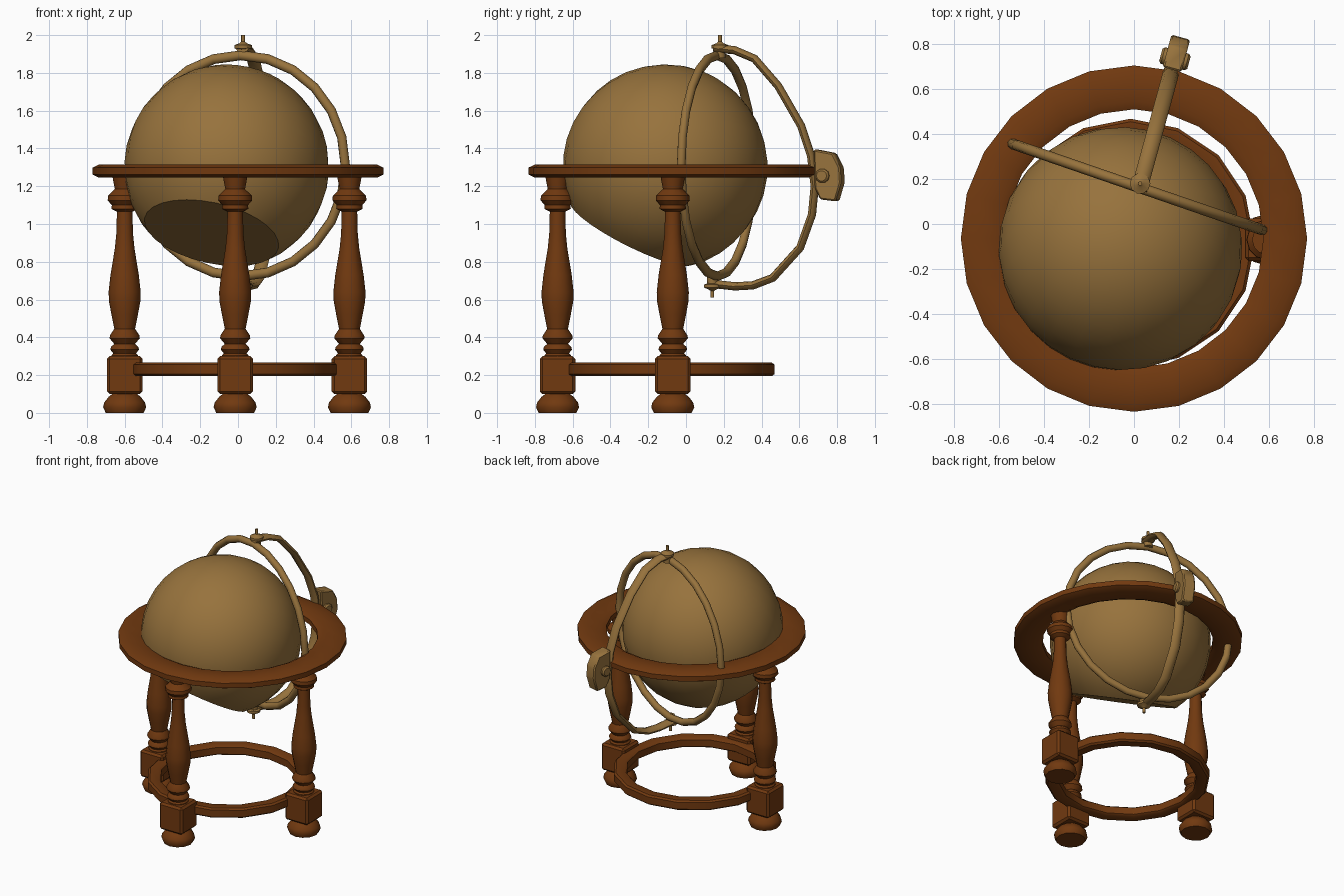
import bpy, bmesh, math
from mathutils import Vector, Matrix

if "Cube" in bpy.data.objects:
    bpy.data.objects.remove(bpy.data.objects["Cube"])


def material(name, rgb):
    m = bpy.data.materials.new(name)
    m.diffuse_color = (*rgb, 1)
    m.use_nodes = True
    m.node_tree.nodes["Principled BSDF"].inputs["Base Color"].default_value = m.diffuse_color
    return m


WOOD = material("dark_wood", (0.165, 0.041, 0.005))
GOLD = material("antique_gold", (0.31, 0.17, 0.046))


def finish(name, bm, mat, matrix=None, angle=40):
    if matrix is not None:
        bm.transform(matrix)
    bmesh.ops.recalc_face_normals(bm, faces=bm.faces[:])
    me = bpy.data.meshes.new(name)
    bm.to_mesh(me)
    bm.free()
    me.materials.append(mat)
    ob = bpy.data.objects.new(name, me)
    bpy.context.collection.objects.link(ob)
    bpy.ops.object.select_all(action='DESELECT')
    ob.select_set(True)
    bpy.context.view_layer.objects.active = ob
    bpy.ops.object.shade_smooth_by_angle(angle=math.radians(angle))
    return ob


def skin(bm, loops, wrap, close_section=True):
    """Bridge equal vertex loops; wrap joins the last loop to the first."""
    n, k = len(loops), len(loops[0])
    for i in range(n if wrap else n - 1):
        a, b = loops[i], loops[(i + 1) % n]
        for j in range(k if close_section else k - 1):
            bm.faces.new((a[j], a[(j + 1) % k], b[(j + 1) % k], b[j]))


def lathe(name, profile, sides, mat, matrix, closed=False, angle=40):
    """Turn an (r, z) profile; closed profiles make rings."""
    bm = bmesh.new()
    loops = []
    for r, z in profile:
        loops.append([bm.verts.new((r * math.cos(2 * math.pi * i / sides),
                                    r * math.sin(2 * math.pi * i / sides), z))
                      for i in range(sides)])
    skin(bm, loops, closed)
    if not closed:
        bm.faces.new(loops[0])
        bm.faces.new(loops[-1])
    return finish(name, bm, mat, matrix, angle)


def section(r, rx, rz, n=8):
    return [(r + rx * math.cos(2 * math.pi * i / n), rz * math.sin(2 * math.pi * i / n))
            for i in range(n)]


T = Matrix.Translation

# Horizon ring and lower stretcher ring
lathe("horizon_ring",
      [(0.77, -0.018), (0.77, 0.018), (0.735, 0.035), (0.61, 0.035),
       (0.575, 0.018), (0.575, -0.018), (0.61, -0.035), (0.735, -0.035)],
      24, WOOD, T((0, -0.065, 1.28)), closed=True)
lathe("stretcher_ring",
      [(0.553, -0.025), (0.553, 0.025), (0.54, 0.036), (0.48, 0.036),
       (0.465, 0.025), (0.465, -0.025), (0.48, -0.036), (0.54, -0.036)],
      16, WOOD, T((-0.015, -0.085, 0.23)), closed=True)

# Turned legs: foot, square block, baluster with collars
FOOT = [(0.1, 0), (0.114, 0.03), (0.108, 0.055), (0.085, 0.085), (0.065, 0.1), (0.065, 0.13)]
BALUSTER = [(0.07, 0.27), (0.07, 0.305), (0.06, 0.315), (0.076, 0.335), (0.072, 0.35),
            (0.055, 0.365), (0.08, 0.395), (0.078, 0.41), (0.055, 0.445), (0.07, 0.52),
            (0.083, 0.59), (0.085, 0.64), (0.075, 0.73), (0.052, 0.87), (0.044, 0.95),
            (0.041, 1.065), (0.07, 1.08), (0.068, 1.1), (0.09, 1.125), (0.088, 1.15),
            (0.052, 1.185), (0.06, 1.225), (0.065, 1.255)]
for side, x, y in (("left", -0.6, -0.07), ("right", 0.59, -0.07), ("front", -0.015, -0.68)):
    lathe(side + "_foot", FOOT, 12, WOOD, T((x, y, 0)))
    lathe(side + "_leg", BALUSTER, 12, WOOD, T((x, y, 0)))
    bm = bmesh.new()
    bmesh.ops.create_cube(bm, size=1)
    bm.transform(Matrix.Diagonal((0.188, 0.188, 0.2, 1)))
    bmesh.ops.bevel(bm, geom=bm.edges[:], offset=0.014, segments=1, affect='EDGES')
    finish(side + "_block", bm, WOOD, T((x, y, 0.2)), 30)

# Globe sphere with a flat cut on its tilted underside
bm = bmesh.new()
bmesh.ops.create_uvsphere(bm, u_segments=28, v_segments=18, radius=0.542)
cut = bmesh.ops.bisect_plane(bm, geom=bm.verts[:] + bm.edges[:] + bm.faces[:],
                             plane_co=(0, 0, -0.4), plane_no=(0, 0, -1), clear_outer=True)
bmesh.ops.holes_fill(bm, edges=[e for e in bm.edges if e.is_boundary], sides=0)
down = Vector((-0.2, -0.44, -0.875)).normalized()
tilt = (-down).to_track_quat('Z', 'Y').to_matrix().to_4x4()
finish("globe", bm, GOLD, T((-0.06, -0.11, 1.303)) @ tilt, 35)

# Upright meridian ring
turn = Matrix.Rotation(math.radians(-19), 4, 'Z') @ Matrix.Rotation(math.pi / 2, 4, 'X')
lathe("meridian_ring", section(0.585, 0.026, 0.024), 24, GOLD,
      T((0.015, 0.165, 1.308)) @ turn, closed=True, angle=50)

# Rear arm swept through its own upright plane (h outward, z up)
out = Vector((0.264, 0.964, 0)).normalized()
across = Vector((out.y, -out.x, 0))
pivot = Vector((0.03, 0.18, 0))


def plane_point(h, z, w=0.0):
    return pivot + out * h + across * w + Vector((0, 0, z))


path = [(-0.03, 1.93), (0.08, 1.92), (0.19, 1.875), (0.32, 1.73), (0.445, 1.52),
        (0.50, 1.36), (0.52, 1.2), (0.505, 1.05), (0.44, 0.875), (0.29, 0.715),
        (0.18, 0.675), (0.08, 0.67), (-0.06, 0.685)]
bm = bmesh.new()
loops = []
for i, p in enumerate(path):
    a, b = path[max(i - 1, 0)], path[min(i + 1, len(path) - 1)]
    t = Vector((b[0] - a[0], b[1] - a[1])).normalized()
    loop = []
    for j in range(8):
        ang = 2 * math.pi * j / 8
        c, s = 0.022 * math.cos(ang), 0.036 * math.sin(ang)
        loop.append(bm.verts.new(plane_point(p[0] - t.y * c, p[1] + t.x * c, s)))
    loops.append(loop)
skin(bm, loops, False)
bm.faces.new(loops[0])
bm.faces.new(loops[-1])
finish("rear_arm", bm, GOLD, angle=50)

# Counterweight on the rear arm, with a cross pin
weight = [(0.525, 1.395), (0.63, 1.375), (0.67, 1.3), (0.675, 1.22), (0.645, 1.12),
          (0.56, 1.13), (0.53, 1.19)]
bm = bmesh.new()
rims = [[bm.verts.new(plane_point(h, z, w)) for h, z in weight] for w in (-0.043, 0.043)]
skin(bm, rims, False)
for rim in rims:
    bm.faces.new(rim)
bmesh.ops.bevel(bm, geom=bm.edges[:], offset=0.008, segments=1, affect='EDGES')
finish("counterweight", bm, GOLD, angle=35)
lathe("cross_pin", [(0.028, -0.065), (0.038, -0.055), (0.038, 0.055), (0.028, 0.065)], 10, GOLD,
      T(plane_point(0.575, 1.255)) @ across.to_track_quat('Z', 'Y').to_matrix().to_4x4())

# Pivot pins at top and bottom of the meridian
PIN = [(0.03, -0.055), (0.03, -0.01), (0.046, -0.005), (0.046, 0.012), (0.02, 0.022),
       (0.01, 0.03), (0.01, 0.065)]
lathe("top_pivot", PIN, 10, GOLD, T((0.027, 0.18, 1.935)))
lathe("bottom_pivot", PIN, 10, GOLD,
      T((0.03, 0.14, 0.675)) @ Matrix.Rotation(math.pi, 4, 'X'))
